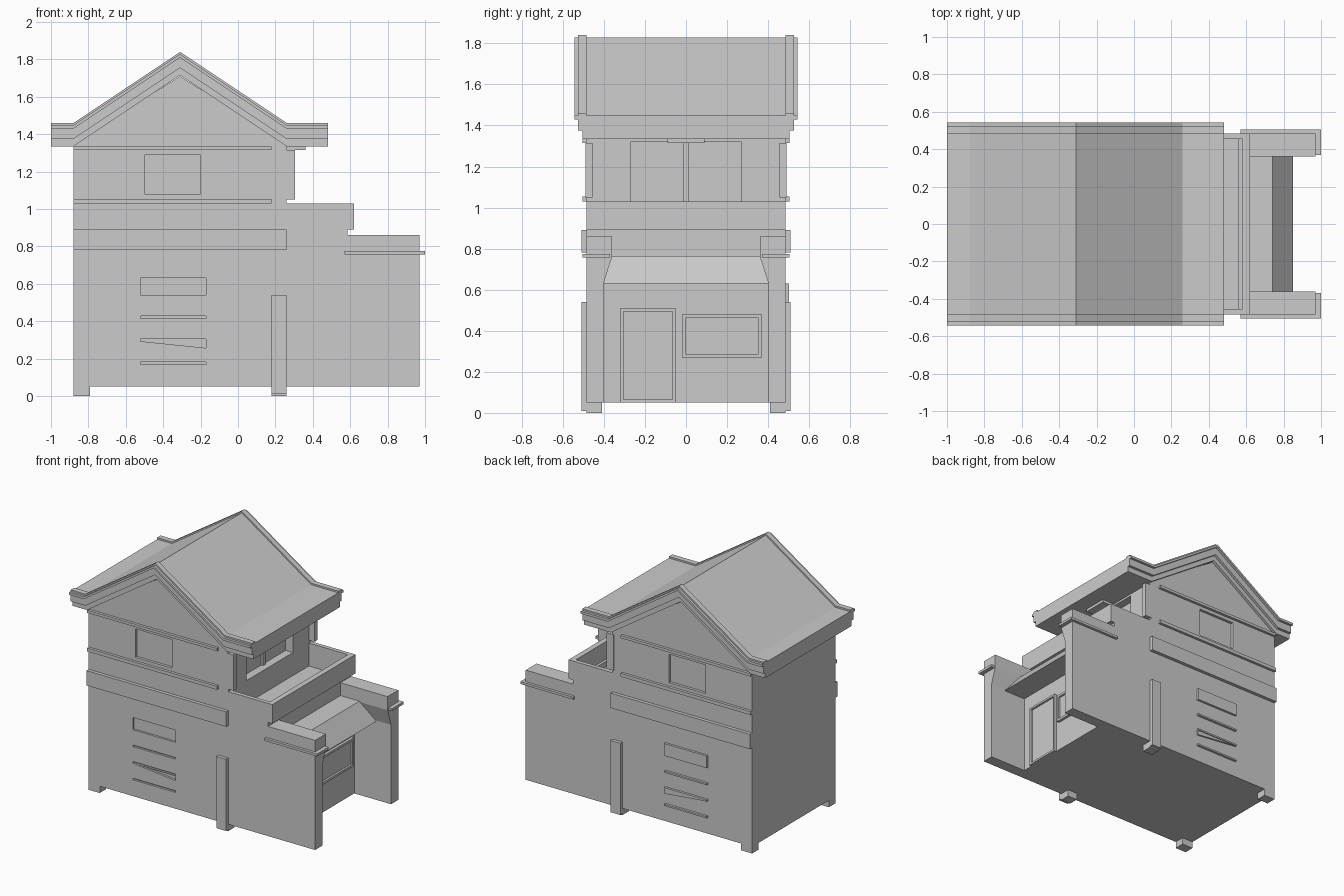
import bpy, bmesh

if "Cube" in bpy.data.objects:
    bpy.data.objects.remove(bpy.data.objects["Cube"])


def prism(name, pts, y0, y1):
    """Extrude an x-z outline from y0 to y1."""
    bm = bmesh.new()
    a = [bm.verts.new((x, y0, z)) for x, z in pts]
    b = [bm.verts.new((x, y1, z)) for x, z in pts]
    n = len(pts)
    bm.faces.new(a)
    bm.faces.new(b[::-1])
    for i in range(n):
        j = (i + 1) % n
        bm.faces.new((a[i], b[i], b[j], a[j]))
    bmesh.ops.recalc_face_normals(bm, faces=bm.faces[:])
    me = bpy.data.meshes.new(name)
    bm.to_mesh(me)
    bm.free()
    ob = bpy.data.objects.new(name, me)
    bpy.context.collection.objects.link(ob)
    return ob


def box(name, x0, x1, y0, y1, z0, z1):
    return prism(name, [(x0, z0), (x1, z0), (x1, z1), (x0, z1)], y0, y1)


def pair(name, x0, x1, y0, y1, z0, z1):
    """The same box on the front and back sides."""
    box(name + "_front", x0, x1, -y1, -y0, z0, z1)
    box(name + "_back", x0, x1, y0, y1, z0, z1)


def cut(target, cutter):
    cutter.hide_render = True
    cutter.hide_viewport = True
    m = target.modifiers.new("cut", 'BOOLEAN')
    m.operation = 'DIFFERENCE'
    m.object = cutter
    m.solver = 'EXACT'


def frame(name, x0, x1, y0, y1, z0, z1, w):
    """Four bars facing +x around an opening."""
    box(name + "_left", x0, x1, y0, y0 + w, z0, z1)
    box(name + "_right", x0, x1, y1 - w, y1, z0, z1)
    box(name + "_top", x0, x1, y0 + w, y1 - w, z1 - w, z1)
    box(name + "_bottom", x0, x1, y0 + w, y1 - w, z0, z0 + w)


# Main house with gabled top
Y = 0.485
body = prism("house_body", [(-.88, .05), (.26, .05), (.26, 1.35), (-.31, 1.71), (-.88, 1.35)], -Y, Y)

# Side windows and the balcony doorway are recessed
for side, y in (("front", -Y), ("back", Y)):
    cut(body, box("window_cutter_" + side, -.5, -.2, y - .02, y + .02, 1.08, 1.29))
cut(body, box("doorway_cutter", .20, .30, -.27, .27, 1.03, 1.32))

# Vents: sunk on the front, raised on the back
for i, (z0, z1) in enumerate(((.54, .63), (.415, .427), (.293, .305), (.17, .182))):
    cut(body, box(f"vent_cutter_{i}", -.52, -.17, -.52, -Y + .015, z0, z1))
    box(f"vent_back_{i}", -.52, -.17, Y - .01, Y + .017, z0, z1)
wedge = [(-.50, .291), (-.17, .257), (-.17, .291)]
cut(body, prism("vent_cutter_wedge", wedge, -.52, -Y + .015))
prism("vent_back_wedge", wedge, Y - .01, Y + .012)

# Lower extension below balcony and porch front wall
box("balcony_base", .26, .585, -Y, Y, .05, .86)
box("porch_wall", .585, .67, -.41, .41, .05, .70)

# Stepped side walls carrying the porch and balcony sides
side_lower = [(.26, .05), (.97, .05), (.97, .76), (.585, .76), (.585, .86), (.26, .86)]
side_upper = [(.26, .86), (.585, .86), (.585, .89), (.62, .89), (.62, 1.03), (.26, 1.03)]
for n, s in (("front", -1), ("back", 1)):
    prism("porch_side_" + n, side_lower, s * .40, s * Y)
    prism("balcony_side_" + n, side_upper, s * .455, s * Y)
box("balcony_parapet", .58, .62, -.455, .455, .89, 1.03)
box("balcony_parapet_foot", .56, .585, -.455, .455, .85, .90)

# Porch wall caps, trims and tapered corbels
pair("porch_cap", .585, .97, .36, Y, .76, .86)
pair("porch_trim", .57, 1.0, .37, .505, .757, .775)
for n, s in (("front", -1), ("back", 1)):
    corbel = box("corbel_" + n, .67, .97, s * .36, s * .41, .63, .76)
    for v in corbel.data.vertices:
        if v.co.z < .7 and abs(v.co.y) < .38:
            v.co.y = s * .402

# Awning over the porch
prism("porch_awning", [(.58, .63), (.85, .63), (.74, .765), (.58, .765)], -.40, .40)

# Porch door and window
box("door_panel", .66, .675, -.31, -.06, .05, .50)
frame("door_frame", .665, .69, -.32, -.05, .05, .51, .015)
box("porch_window_pane", .66, .675, -.01, .36, .28, .47)
frame("porch_window_frame", .665, .69, -.02, .37, .27, .48, .017)

# Balcony door posts, jambs and lintel
pair("balcony_post", .25, .305, .455, .49, 1.05, 1.315)
box("balcony_door_meeting_stile", .195, .215, -.015, .015, 1.03, 1.32)
box("soffit_block", .25, .36, -.09, .09, 1.315, 1.34)

# Horizontal bands and upright pilasters
pair("floor_band", -.88, .26, Y - .01, .51, .78, .89)
pair("sill_trim", -.88, .18, Y - .01, .505, 1.03, 1.055)
pair("eave_trim", -.88, .18, Y - .01, .505, 1.315, 1.335)
pair("pilaster", .18, .26, Y - .01, .51, .01, .54)

# Feet
for x0 in (-.88, .18):
    pair("foot_left" if x0 < 0 else "foot_middle", x0, x0 + (.09 if x0 < 0 else .08), .41, Y, 0, .06)


# Roof layers share one bent outline, shifted down by a drop
RIDGE = [(-1, 1.46), (-.88, 1.46), (-.31, 1.84), (.26, 1.46), (.48, 1.46)]


def roof_layer(name, top, bottom, y0, y1):
    pts = [(x, z - top) for x, z in RIDGE] + [(x, z - bottom) for x, z in RIDGE[::-1]]
    prism(name, pts, y0, y1)


roof_layer("roof_slab", .012, .03, -.543, .543)
roof_layer("roof_fascia", .03, .085, -.525, .525)
roof_layer("roof_soffit", .085, .125, -.505, .505)
roof_layer("roof_rim_front", 0, .02, -.525, -.485)
roof_layer("roof_rim_back", 0, .02, .485, .525)
